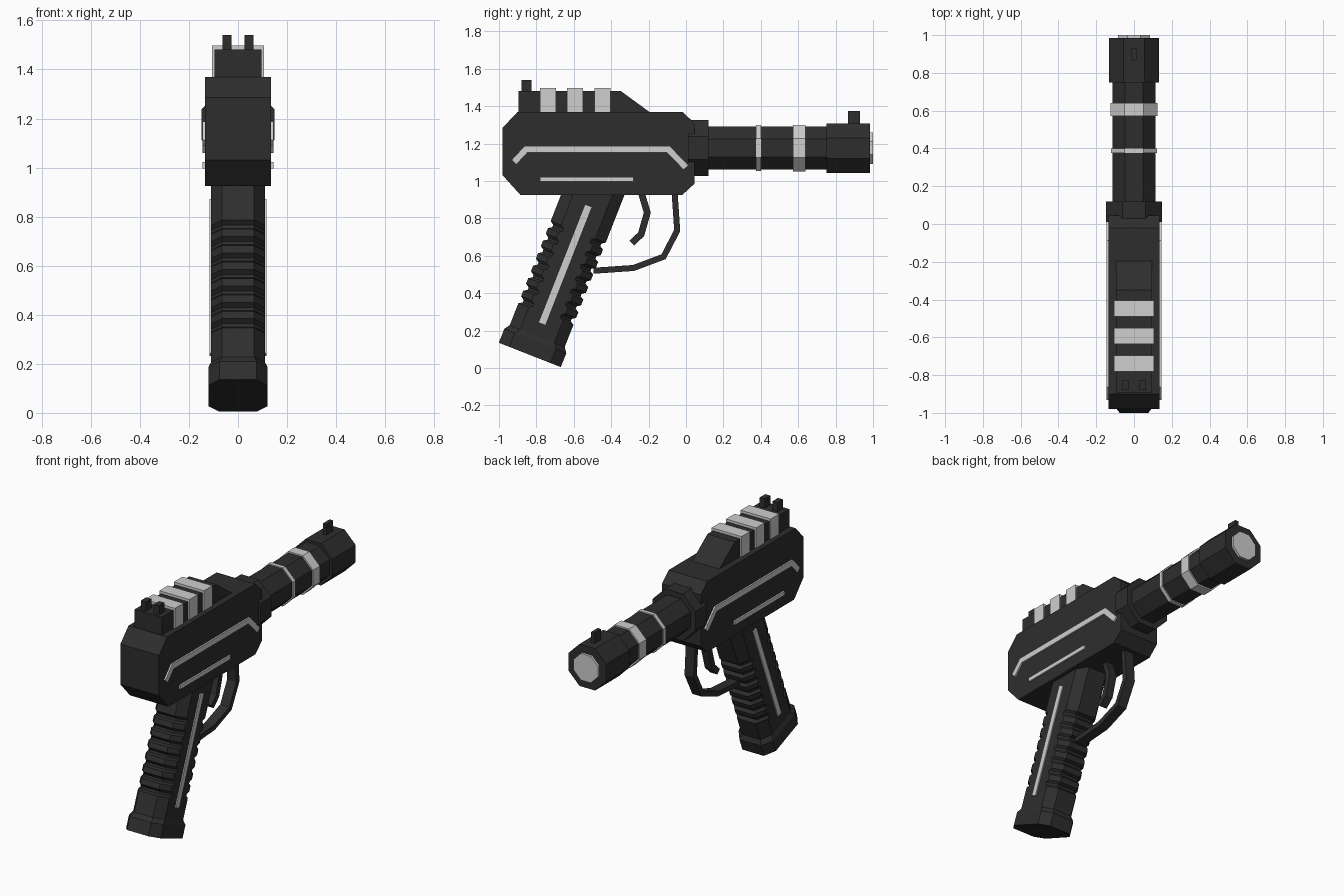
import bpy, bmesh, math
from mathutils import Vector

if "Cube" in bpy.data.objects:
    bpy.data.objects.remove(bpy.data.objects["Cube"])


def material(name, value):
    m = bpy.data.materials.new(name)
    m.diffuse_color = (value, value, value, 1)
    m.use_nodes = True
    m.node_tree.nodes["Principled BSDF"].inputs["Base Color"].default_value = m.diffuse_color
    return m


DARK = material("charcoal", 0.027)
LIGHT = material("light_grey", 0.62)


def loft(name, rings, mat, mirror=False):
    """Skin a list of equal-length point rings and cap both ends."""
    bm = bmesh.new()
    vs = [[bm.verts.new(p) for p in r] for r in rings]
    n = len(vs[0])
    for a, b in zip(vs, vs[1:]):
        for i in range(n):
            j = (i + 1) % n
            bm.faces.new((a[i], a[j], b[j], b[i]))
    bm.faces.new(vs[0])
    bm.faces.new(vs[-1])
    bmesh.ops.recalc_face_normals(bm, faces=bm.faces[:])
    me = bpy.data.meshes.new(name)
    bm.to_mesh(me)
    bm.free()
    me.materials.append(mat)
    ob = bpy.data.objects.new(name, me)
    bpy.context.collection.objects.link(ob)
    if mirror:
        ob.modifiers.new("Mirror", 'MIRROR').use_clip = False
    return ob


def prism(name, profile, x0, x1, mat, mirror=False):
    """Side profile (y, z) extruded across x."""
    return loft(name, [[(x, y, z) for y, z in profile] for x in (x0, x1)], mat, mirror)


def block(name, y0, y1, z0, z1, x0, x1, mat, mirror=False):
    return prism(name, [(y0, z0), (y1, z0), (y1, z1), (y0, z1)], x0, x1, mat, mirror)


def ribbon(name, path, width, x0, x1, mat, mirror=False):
    """Flat bar following a (y, z) path with mitred corners."""
    pts = [Vector(p) for p in path]
    dirs = [(b - a).normalized() for a, b in zip(pts, pts[1:])]
    rings = []
    for i, p in enumerate(pts):
        d0, d1 = dirs[max(i - 1, 0)], dirs[min(i, len(dirs) - 1)]
        t = (d0 + d1).normalized()
        off = Vector((-t.y, t.x)) * (width / 2 / t.dot(d0))
        a, b = p + off, p - off
        rings.append([(x0, *a), (x1, *a), (x1, *b), (x0, *b)])
    return loft(name, rings, mat, mirror)


def octagon(name, y0, y1, apothem, mat, zc=1.176):
    """Eight-sided tube section along y, flat side up."""
    r = apothem / math.cos(math.pi / 8)
    angles = [math.pi / 8 + k * math.pi / 4 for k in range(8)]
    return loft(name, [[(r * math.cos(a), y, zc + r * math.sin(a)) for a in angles]
                       for y in (y0, y1)], mat)


# Receiver body and top rail
prism("body", [(-0.98, 1.285), (-0.90, 1.37), (-0.02, 1.37), (0.045, 1.31),
               (0.045, 0.985), (-0.02, 0.925), (-0.885, 0.925), (-0.98, 1.03)],
      -0.135, 0.135, DARK)
prism("top_rail", [(-0.895, 1.365), (-0.895, 1.482), (-0.35, 1.482), (-0.19, 1.365)],
      -0.095, 0.095, DARK)
for i, y in enumerate((-0.78, -0.635, -0.49)):
    block(f"rail_band_{i + 1}", y, y + 0.085, 1.368, 1.498, -0.105, 0.105, LIGHT)
block("rear_sight", -0.88, -0.825, 1.47, 1.54, 0.027, 0.063, DARK, mirror=True)

# Body side trim
ribbon("upper_side_trim", [(-0.92, 1.10), (-0.855, 1.17), (-0.095, 1.17), (0.0, 1.072)],
       0.035, 0.13, 0.145, LIGHT, mirror=True)
block("lower_side_trim", -0.78, -0.28, 0.997, 1.022, 0.13, 0.145, LIGHT, mirror=True)

# Barrel
octagon("barrel_collar", 0.01, 0.12, 0.149, DARK)
octagon("barrel", 0.08, 0.78, 0.115, DARK)
octagon("thin_barrel_ring", 0.375, 0.40, 0.122, LIGHT)
octagon("wide_barrel_ring", 0.572, 0.64, 0.124, LIGHT)
octagon("muzzle", 0.75, 0.985, 0.132, DARK)
octagon("muzzle_lens", 0.95, 1.0, 0.084, LIGHT)
block("front_sight", 0.865, 0.93, 1.30, 1.375, -0.012, 0.012, DARK)

# Raked grip: t runs up the axis, v runs from back to front
BASE, UP, ACROSS = Vector((-0.835, 0.07)), Vector((0.366, 0.931)), Vector((0.931, -0.366))


def grip_ring(t, half_x, half_v, chamfer_x=0.045, chamfer_v=0.06):
    cx, cv = half_x - chamfer_x, half_v - chamfer_v
    outline = [(cx, half_v), (half_x, cv), (half_x, -cv), (cx, -half_v),
               (-cx, -half_v), (-half_x, -cv), (-half_x, cv), (-cx, half_v)]
    return [(x, *(BASE + UP * t + ACROSS * v)) for x, v in outline]


sections = [(0.06, 0.158)]
for k in range(7):
    t = 0.235 + k * 0.072
    sections += [(t, 0.158), (t + 0.012, 0.138), (t + 0.026, 0.138), (t + 0.04, 0.158)]
sections.append((0.98, 0.158))
loft("grip", [grip_ring(t, 0.11, v) for t, v in sections], DARK)
loft("grip_base", [grip_ring(0, 0.12, 0.178), grip_ring(0.08, 0.12, 0.178),
                   grip_ring(0.108, 0.11, 0.158)], DARK)
ribbon("grip_trim", [BASE + UP * 0.18, BASE + UP * 0.855], 0.036, 0.105, 0.117,
       LIGHT, mirror=True)

# Trigger and guard
ribbon("trigger", [(-0.24, 0.95), (-0.235, 0.925), (-0.207, 0.83), (-0.24, 0.715),
                   (-0.29, 0.668)], 0.036, -0.025, 0.025, DARK)
ribbon("trigger_guard", [(-0.06, 0.95), (-0.06, 0.925), (-0.047, 0.735), (-0.12, 0.595),
                         (-0.28, 0.535), (-0.495, 0.52)], 0.032, -0.032, 0.032, DARK)
